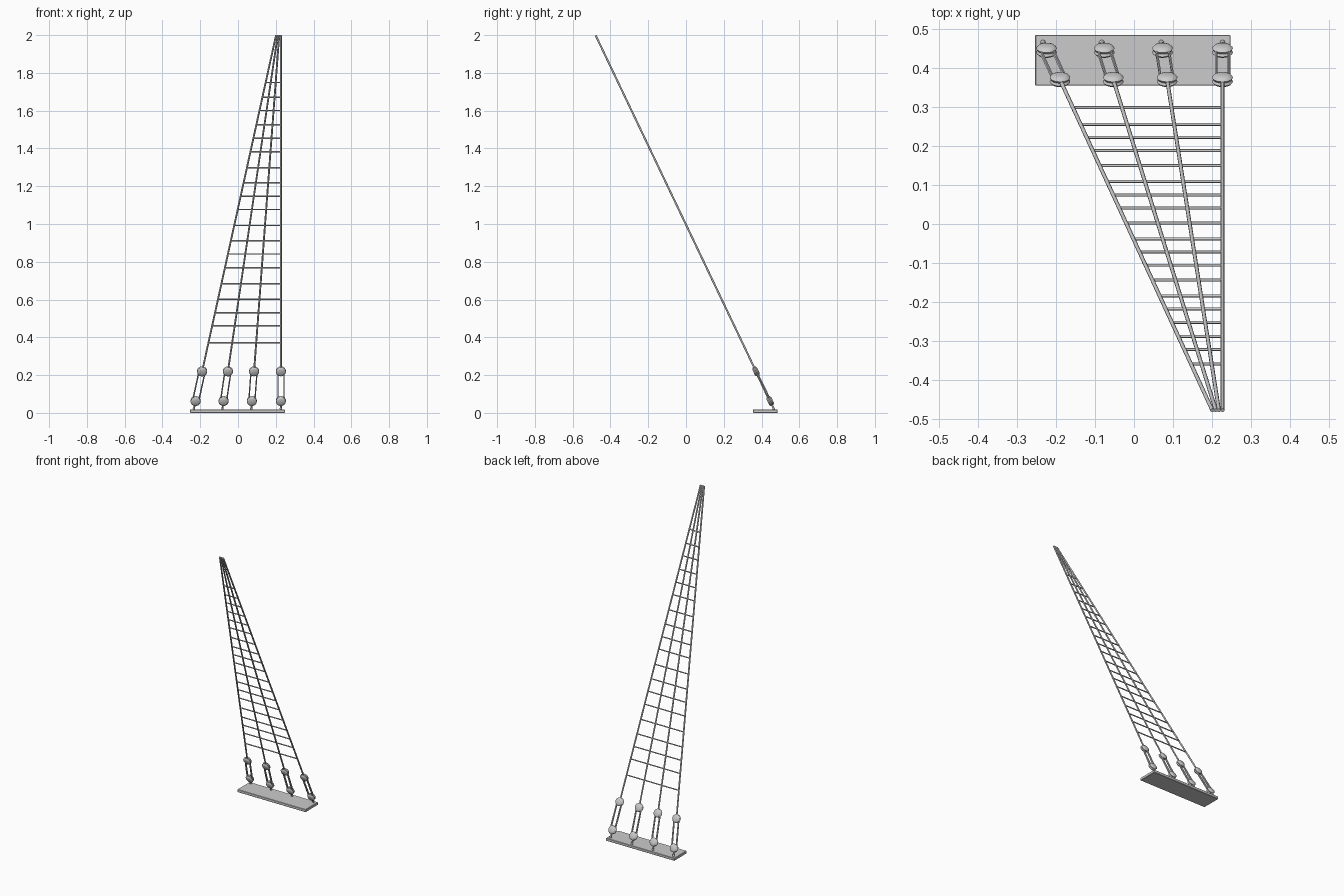
import bpy, bmesh
from mathutils import Vector, Matrix

if "Cube" in bpy.data.objects:
    bpy.data.objects.remove(bpy.data.objects["Cube"])

TOP_Z, TOP_Y = 1.998, -0.478
BOT_Z, BOT_Y = 0.06, 0.447
TOP_X = [0.201, 0.210, 0.218, 0.227]
BOT_X = [-0.225, -0.077, 0.073, 0.227]


def point(i, z):
    """Point on the line of shroud i at height z."""
    t = (z - BOT_Z) / (TOP_Z - BOT_Z)
    return Vector((BOT_X[i] + t * (TOP_X[i] - BOT_X[i]), BOT_Y + t * (TOP_Y - BOT_Y), z))


def frame(i):
    """Across, along and normal directions for shroud i."""
    along = (point(i, 1) - point(i, 0)).normalized()
    normal = Vector((1, 0, 0)).cross(along).normalized()
    return along.cross(normal), along, normal


def finish(name, bm, smooth=True):
    bmesh.ops.recalc_face_normals(bm, faces=bm.faces)
    me = bpy.data.meshes.new(name)
    bm.to_mesh(me)
    bm.free()
    ob = bpy.data.objects.new(name, me)
    bpy.context.collection.objects.link(ob)
    if smooth:
        bpy.ops.object.select_all(action='DESELECT')
        ob.select_set(True)
        bpy.context.view_layer.objects.active = ob
        bpy.ops.object.shade_smooth_by_angle(angle=0.9)
    return ob


def rod(bm, a, b, r, sides=8):
    d = b - a
    m = Matrix.Translation((a + b) / 2) @ d.to_track_quat('Z', 'Y').to_matrix().to_4x4()
    bmesh.ops.create_cone(bm, cap_ends=True, segments=sides, radius1=r, radius2=r,
                          depth=d.length, matrix=m)


def deadeye(name, i, z):
    # Grooved round block turned from a profile, axis across the shroud plane
    prof = [(0, -.014), (.015, -.014), (.022, -.011), (.0265, -.006), (.023, 0),
            (.0265, .006), (.022, .011), (.015, .014), (0, .014)]
    across, along, normal = frame(i)
    bm = bmesh.new()
    vs = [bm.verts.new((r, 0, h)) for r, h in prof]
    es = [bm.edges.new(e) for e in zip(vs, vs[1:])]
    bmesh.ops.spin(bm, geom=vs + es, cent=(0, 0, 0), axis=(0, 0, 1),
                   angle=6.283185307, steps=20)
    bmesh.ops.remove_doubles(bm, verts=bm.verts, dist=1e-5)
    rot = Matrix((across, along, normal)).transposed().to_4x4()
    bm.transform(Matrix.Translation(point(i, z)) @ rot)
    finish(name, bm)


# Channel board at the foot
bm = bmesh.new()
bmesh.ops.create_cube(bm, size=1, matrix=Matrix.Translation((-0.003, 0.42, 0.009))
                      @ Matrix.Diagonal((0.502, 0.13, 0.018, 1)))
board = finish("channel_board", bm, False)
bev = board.modifiers.new("edge", 'BEVEL')
bev.width, bev.segments = 0.002, 1

for i in range(4):
    across, along, normal = frame(i)
    # Shroud rope
    bm = bmesh.new()
    rod(bm, point(i, 0.23), point(i, TOP_Z), 0.005)
    finish(f"shroud_{i + 1}", bm)
    # Upper and lower deadeyes
    deadeye(f"upper_deadeye_{i + 1}", i, 0.22)
    deadeye(f"lower_deadeye_{i + 1}", i, 0.063)
    # Lanyards between the deadeyes, front and back of each side
    bm = bmesh.new()
    for s in (-1, 1):
        for n in (-1, 1):
            off = across * s * 0.016
            rod(bm, point(i, 0.068) + off + normal * n * 0.004,
                point(i, 0.215) + off + normal * n * 0.003, 0.0035, 6)
    finish(f"lanyard_{i + 1}", bm)
    # Chain rod and its eye on the board
    bm = bmesh.new()
    rod(bm, point(i, 0.012), point(i, 0.05), 0.005)
    bmesh.ops.create_uvsphere(bm, u_segments=10, v_segments=6, radius=0.007,
                              matrix=Matrix.Translation(point(i, 0.022)))
    finish(f"chain_rod_{i + 1}", bm)

# Ratlines across the shrouds
heights = [.371, .461, .531, .602, .683, .768, .841, .911, .992, 1.077,
           1.147, 1.218, 1.298, 1.383, 1.453, 1.525, 1.601, 1.671, 1.749]
for k, z in enumerate(heights):
    bm = bmesh.new()
    rod(bm, point(0, z), point(3, z), 0.0037, 8)
    finish(f"ratline_{k + 1}", bm)
